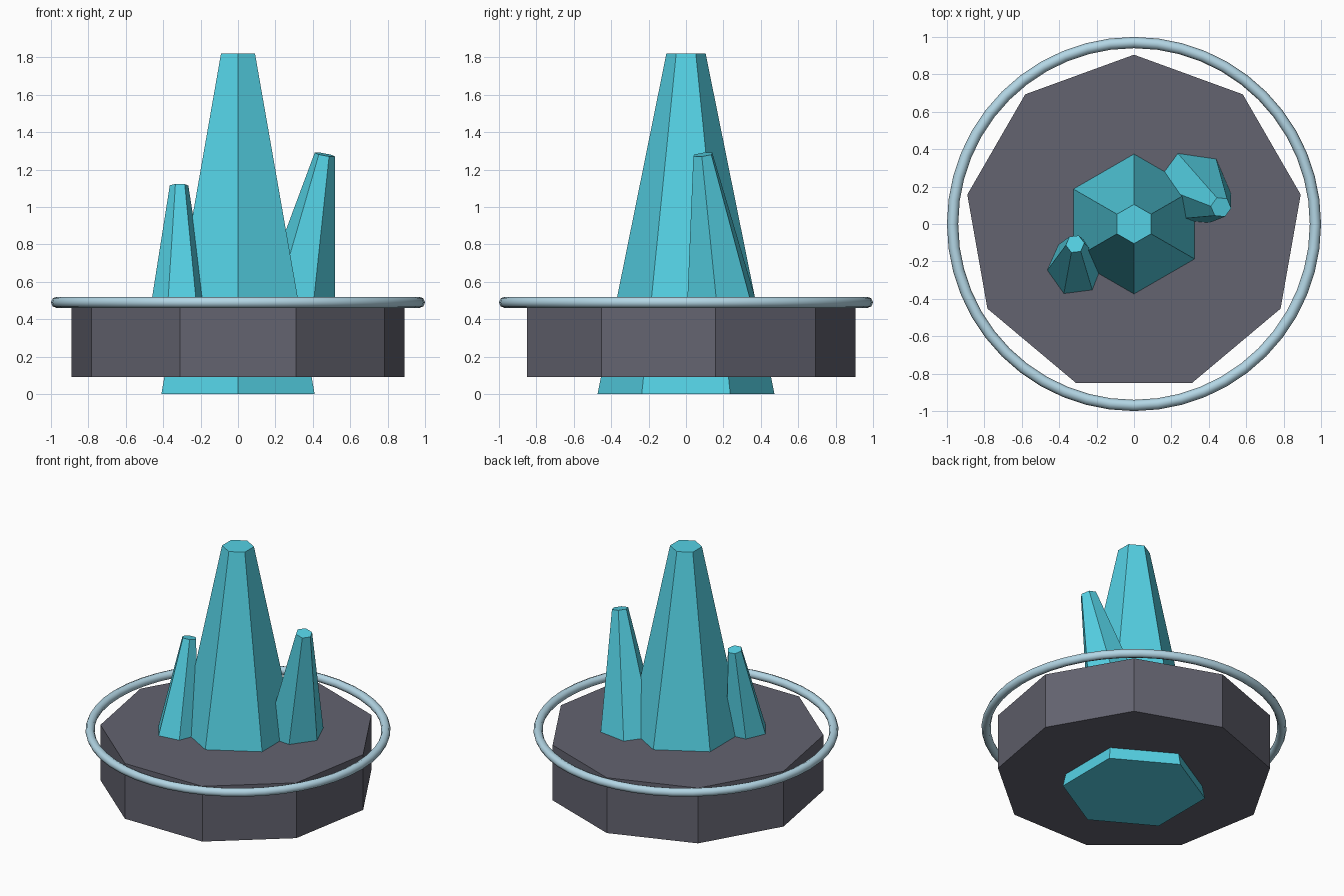
import bpy
from math import radians
from mathutils import Vector, Matrix

if "Cube" in bpy.data.objects:
    bpy.data.objects.remove(bpy.data.objects["Cube"])


def material(name, rgb):
    m = bpy.data.materials.new(name)
    m.diffuse_color = (*rgb, 1)
    m.use_nodes = True
    m.node_tree.nodes["Principled BSDF"].inputs["Base Color"].default_value = m.diffuse_color
    return m


crystal_mat = material("crystal_cyan", (0.09, 0.64, 0.78))
stone_mat = material("dark_stone", (0.125, 0.125, 0.16))
ring_mat = material("pale_metal", (0.45, 0.67, 0.78))


def finish(name, mat):
    ob = bpy.context.object
    ob.name = name
    ob.data.materials.append(mat)
    return ob


def crystal(name, low, tip, r_low, r_tip, spin=0, sink=0.0):
    """Six-sided tapered shard from low to tip, extended down its axis by sink."""
    low, tip = Vector(low), Vector(tip)
    axis = tip - low
    length = axis.length
    r_bottom = r_low + (r_low - r_tip) * sink / length
    bottom = low - axis.normalized() * sink
    bpy.ops.mesh.primitive_cone_add(vertices=6, radius1=r_bottom, radius2=r_tip,
                                    depth=length + sink)
    ob = finish(name, crystal_mat)
    tilt = Vector((0, 0, 1)).rotation_difference(axis).to_matrix().to_4x4()
    ob.matrix_world = (Matrix.Translation((bottom + tip) / 2) @ tilt
                       @ Matrix.Rotation(radians(spin), 4, 'Z'))


# nine-sided stone base
bpy.ops.mesh.primitive_cylinder_add(vertices=9, radius=0.905, depth=0.4,
                                    location=(0, 0, 0.29))
finish("base", stone_mat)

# ring around the top of the base
bpy.ops.mesh.primitive_torus_add(major_radius=0.97, minor_radius=0.03,
                                 major_segments=48, minor_segments=8,
                                 location=(0, 0, 0.49))
finish("ring", ring_mat)
bpy.ops.object.shade_smooth_by_angle(angle=radians(60))

# large central crystal passing through the base, with two leaning shards
crystal("main_crystal", (0, 0, 0), (0, 0, 1.82), 0.473, 0.105)
crystal("right_crystal", (0.322, 0.186, 0.49), (0.465, 0.09, 1.28),
        0.2, 0.056, spin=24, sink=0.12)
crystal("left_crystal", (-0.315, -0.228, 0.49), (-0.315, -0.107, 1.115),
        0.149, 0.05, spin=37, sink=0.12)
